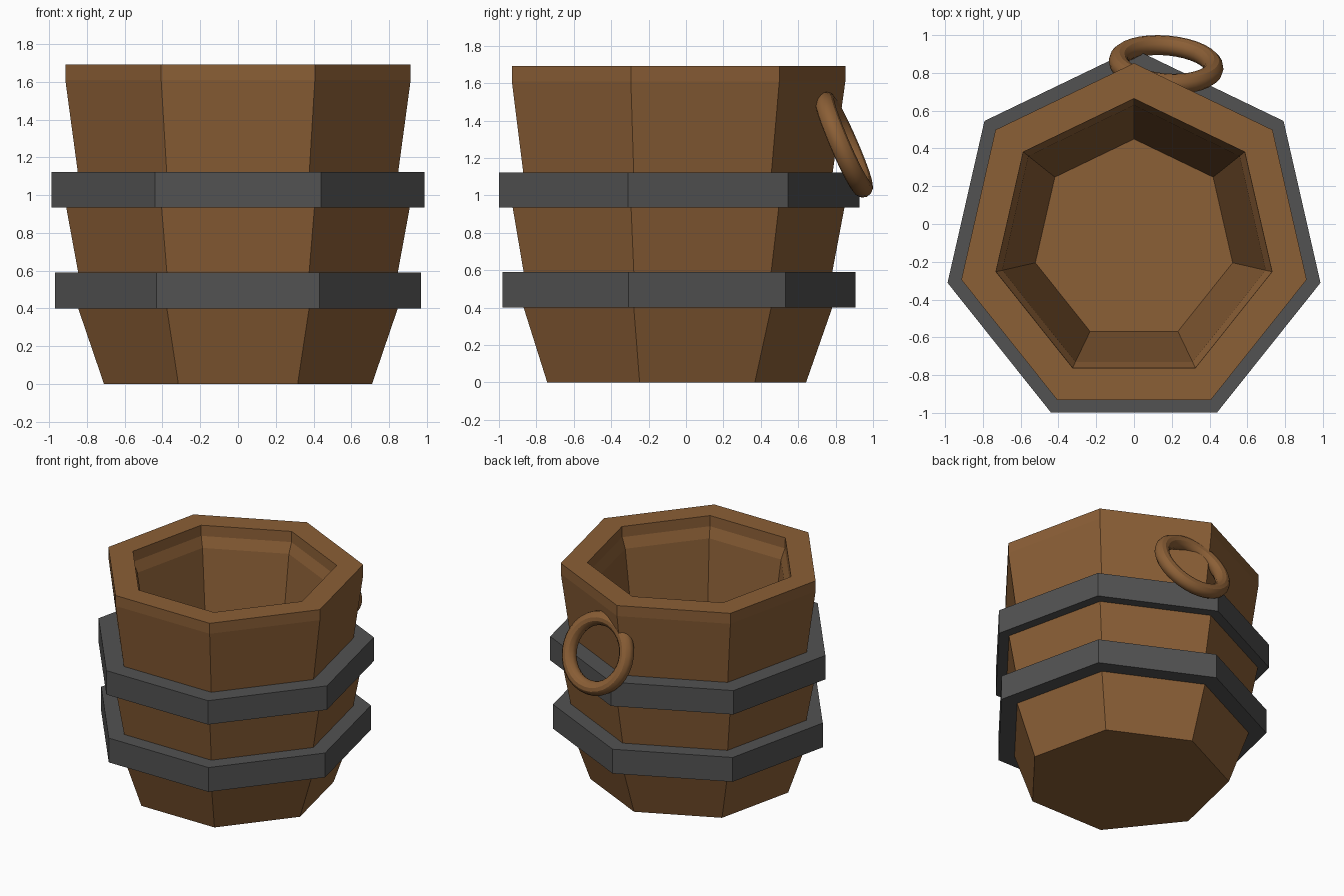
import bpy, bmesh, math

if "Cube" in bpy.data.objects:
    bpy.data.objects.remove(bpy.data.objects["Cube"])

SIDES = 7
CY = -0.086  # heptagon centre in y


def material(name, rgb):
    m = bpy.data.materials.new(name)
    m.diffuse_color = (*rgb, 1)
    m.use_nodes = True
    m.node_tree.nodes["Principled BSDF"].inputs["Base Color"].default_value = m.diffuse_color
    return m


wood = material("wood", (0.26, 0.115, 0.037))
iron = material("iron", (0.085, 0.085, 0.085))


def lathe(name, profile, mat, closed=False):
    """Sweep a (radius, z) profile round seven sides, one corner at the back."""
    bm = bmesh.new()
    rings = []
    for r, z in profile:
        ring = []
        for i in range(SIDES):
            a = math.pi / 2 + 2 * math.pi * i / SIDES
            ring.append(bm.verts.new((r * math.cos(a), CY + r * math.sin(a), z)))
        rings.append(ring)
    pairs = list(zip(rings, rings[1:]))
    if closed:
        pairs.append((rings[-1], rings[0]))
    else:
        bm.faces.new(rings[0])
        bm.faces.new(rings[-1])
    for lo, hi in pairs:
        for i in range(SIDES):
            j = (i + 1) % SIDES
            bm.faces.new((lo[i], lo[j], hi[j], hi[i]))
    bmesh.ops.recalc_face_normals(bm, faces=bm.faces)
    mesh = bpy.data.meshes.new(name)
    bm.to_mesh(mesh)
    bm.free()
    mesh.materials.append(mat)
    obj = bpy.data.objects.new(name, mesh)
    bpy.context.collection.objects.link(obj)
    return obj


# Hollow tub: outside going up, over the rim, down to the inner floor
lathe("tub", [
    (0.728, 0.0), (0.868, 0.40), (0.868, 0.59), (0.933, 0.935),
    (0.870, 1.12), (0.938, 1.61), (0.938, 1.692),
    (0.750, 1.692), (0.747, 1.61), (0.715, 1.53), (0.536, 0.20),
], wood)

# Two iron hoops
for name, radius, z0, z1 in (("lower_hoop", 0.993, 0.40, 0.59),
                             ("upper_hoop", 1.013, 0.935, 1.122)):
    lathe(name, [(0.85, z0), (radius, z0), (radius, z1), (0.85, z1)], iron, closed=True)

# Hanging ring handle on the back, leaning outward at the bottom
bpy.ops.mesh.primitive_torus_add(
    major_segments=32, minor_segments=12, major_radius=0.252, minor_radius=0.053,
    location=(0.17, 0.845, 1.272),
    rotation=(math.radians(90 + 23.5), 0, math.radians(-5)))
handle = bpy.context.object
handle.name = "ring_handle"
handle.data.materials.append(wood)
bpy.ops.object.shade_smooth_by_angle()
